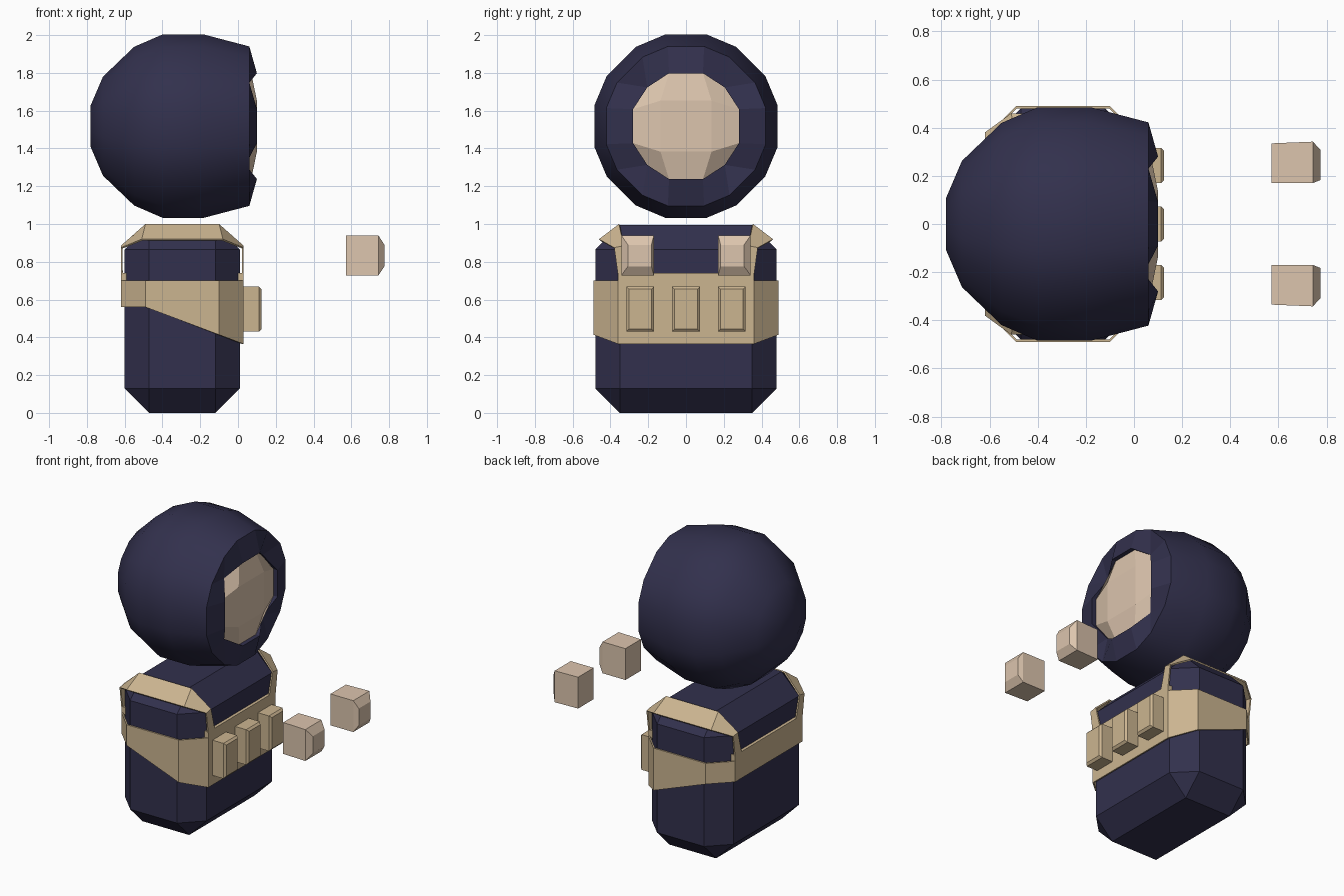
import bpy, bmesh, math
from mathutils import Vector

if "Cube" in bpy.data.objects:
    bpy.data.objects.remove(bpy.data.objects["Cube"])


def material(name, rgb):
    m = bpy.data.materials.new(name)
    m.diffuse_color = (*rgb, 1)
    m.use_nodes = True
    m.node_tree.nodes["Principled BSDF"].inputs["Base Color"].default_value = m.diffuse_color
    return m


NAVY = material("navy cloth", (0.032, 0.030, 0.074))
TAN = material("tan leather", (0.600, 0.460, 0.280))
SKIN = material("skin", (0.715, 0.555, 0.420))


def make(name, verts, faces, mat, outward=True):
    me = bpy.data.meshes.new(name)
    me.from_pydata([tuple(v) for v in verts], [], faces)
    me.materials.append(mat)
    if outward:
        bm = bmesh.new()
        bm.from_mesh(me)
        bmesh.ops.recalc_face_normals(bm, faces=bm.faces)
        bm.to_mesh(me)
        bm.free()
    ob = bpy.data.objects.new(name, me)
    bpy.context.collection.objects.link(ob)
    return ob


def bridge(a, b, n):
    """Quads between two closed rings starting at indices a and b."""
    return [(a + i, a + (i + 1) % n, b + (i + 1) % n, b + i) for i in range(n)]


def tapered_box(name, mat, sections):
    """Box along x from sections (x, y0, y1, z0, z1)."""
    verts, faces = [], [(3, 2, 1, 0)]
    for x, y0, y1, z0, z1 in sections:
        verts += [(x, y0, z0), (x, y1, z0), (x, y1, z1), (x, y0, z1)]
    for k in range(len(sections) - 1):
        faces += bridge(4 * k, 4 * k + 4, 4)
    n = len(verts)
    faces.append((n - 4, n - 3, n - 2, n - 1))
    return make(name, verts, faces, mat)


def quarter_turns(points):
    """Repeat (y, z) points of one quadrant around the x axis."""
    ring = []
    for q in range(4):
        c, s = round(math.cos(q * math.pi / 2)), round(math.sin(q * math.pi / 2))
        ring += [(y * c - z * s, y * s + z * c) for y, z in points]
    return ring


# Torso: box with wide chamfers
body = tapered_box("torso", NAVY, [(-0.60, -0.48, 0.48, 0, 0.995),
                                   (0.01, -0.48, 0.48, 0, 0.995)])
bm = bmesh.new()
bm.from_mesh(body.data)
bmesh.ops.bevel(bm, geom=list(bm.edges), offset=0.13, segments=1, affect='EDGES')
bm.to_mesh(body.data)
bm.free()

# Belt: eight-sided band whose lower edge drops toward the front
outline = [(0.03, -0.36), (0.03, 0.36), (-0.10, 0.49), (-0.49, 0.49),
           (-0.62, 0.36), (-0.62, -0.36), (-0.49, -0.49), (-0.10, -0.49)]
low = [(x, y, 0.56 - 0.375 * max(0, x + 0.49)) for x, y in outline]
belt = make("belt", low + [(x, y, 0.70) for x, y in outline], bridge(0, 8, 8), TAN)

# Raised belt panels on chest and back
for name, x in (("chest_panel", 0.0), ("back_panel", -0.62)):
    tapered_box(name, TAN, [(x, -0.36, 0.36, 0.69, 0.74),
                            (x + 0.03, -0.36, 0.36, 0.69, 0.74)])

# Shoulder straps: bands running from chest over the shoulder to the back
inner = [(0.03, 0.29, 0.73), (0.03, 0.33, 0.885), (-0.10, 0.355, 1.0)]
outer = [(0.03, 0.36, 0.73), (0.03, 0.38, 0.875), (-0.08, 0.46, 0.92)]
strap_parts = [belt]
for side, s in (("left", 1), ("right", -1)):
    verts = []
    for line in (inner, outer):
        line = line + [(-0.59 - x, y, z) for x, y, z in reversed(line)]
        verts += [(x, y * s, z) for x, y, z in line]
    faces = [(i, i + 1, i + 7, i + 6) if s < 0 else (i, i + 6, i + 7, i + 1)
             for i in range(5)]
    strap_parts.append(make(side + "_strap", verts, faces, TAN, False))
for ob in strap_parts:
    mod = ob.modifiers.new("thickness", 'SOLIDIFY')
    mod.thickness = 0.01
    mod.offset = -1

# Three belt pouches
for i, y in enumerate((-0.243, 0.0, 0.243)):
    tapered_box(f"pouch_{i + 1}", TAN, [
        (0.02, y - 0.073, y + 0.073, 0.43, 0.668),
        (0.112, y - 0.073, y + 0.073, 0.43, 0.668),
        (0.125, y - 0.060, y + 0.060, 0.445, 0.655)])

# Floating hands
for side, s in (("left", 1), ("right", -1)):
    spans = [(0.572, 0.17, 0.335, 0.728, 0.94), (0.743, 0.17, 0.342, 0.728, 0.94),
             (0.775, 0.183, 0.308, 0.775, 0.89)]
    tapered_box(side + "_hand", SKIN,
                [(x, *sorted((a * s, b * s)), c, d) for x, a, b, c, d in spans])

# Hood shell: rings around the x axis
CZ = 1.518
round16 = quarter_turns([(0.485, 0.11), (0.42, 0.265), (0.265, 0.42), (0.11, 0.485)])
profile = [(-0.78, 0.11), (-0.715, 0.262), (-0.55, 0.42), (-0.40, 0.485),
           (-0.18, 0.485), (0.06, 0.422)]
verts, faces = [], [tuple(range(15, -1, -1))]
for k, (x, r) in enumerate(profile):
    verts += [(x, y * r / 0.485, CZ + z * r / 0.485) for y, z in round16]
    if k:
        faces += bridge(16 * k - 16, 16 * k, 16)
hood = make("hood", verts, faces, NAVY, False)
bm = bmesh.new()
bm.from_mesh(hood.data)
bmesh.ops.recalc_face_normals(bm, faces=bm.faces)
centre = Vector((-0.3, 0, CZ))
bm.normal_update()
if sum((f.calc_center_median() - centre).dot(f.normal) for f in bm.faces) < 0:
    bmesh.ops.reverse_faces(bm, faces=bm.faces)
bm.to_mesh(hood.data)
bm.free()
bpy.context.view_layer.objects.active = hood
hood.select_set(True)
bpy.ops.object.shade_smooth_by_angle(angle=math.radians(40))

# Hood rim: front ring with dips at the diagonals and a lip around the face
hole = quarter_turns([(0.28, 0.09), (0.205, 0.205), (0.09, 0.28)])
verts = verts[-16:]
verts += [(0.04 if i % 3 == 1 else 0.10, y, CZ + z) for i, (y, z) in enumerate(hole)]
verts += [(0.02, y, CZ + z) for y, z in hole]
faces = []
for q in range(4):
    o, h = 4 * q, 16 + 3 * q
    faces += [(o, o + 1, h + 1, h), (o + 1, o + 2, h + 1),
              (o + 2, o + 3, h + 2, h + 1),
              (o + 3, (o + 4) % 16, 16 + (3 * q + 3) % 12, h + 2)]
faces = [f for f in faces] + [(a, b, c, d) for a, b, c, d in bridge(16, 28, 12)]
make("hood_rim", verts, [tuple(f) for f in faces], NAVY, False)

# Face: domed panel with four corners folded back
verts = [(0.03 if i % 3 == 1 else 0.07, y, CZ + z) for i, (y, z) in enumerate(hole)]
verts += [(0.10, y, CZ + z) for y, z in quarter_turns([(0.135, 0.135)])]
faces = [(12, 13, 14, 15)]
for q in range(4):
    b, c = 3 * q, 12 + q
    faces += [(b, b + 1, b + 2, c),
              (b + 2, (b + 3) % 12, 12 + (q + 1) % 4, c)]
make("face", verts, faces, SKIN, False)
